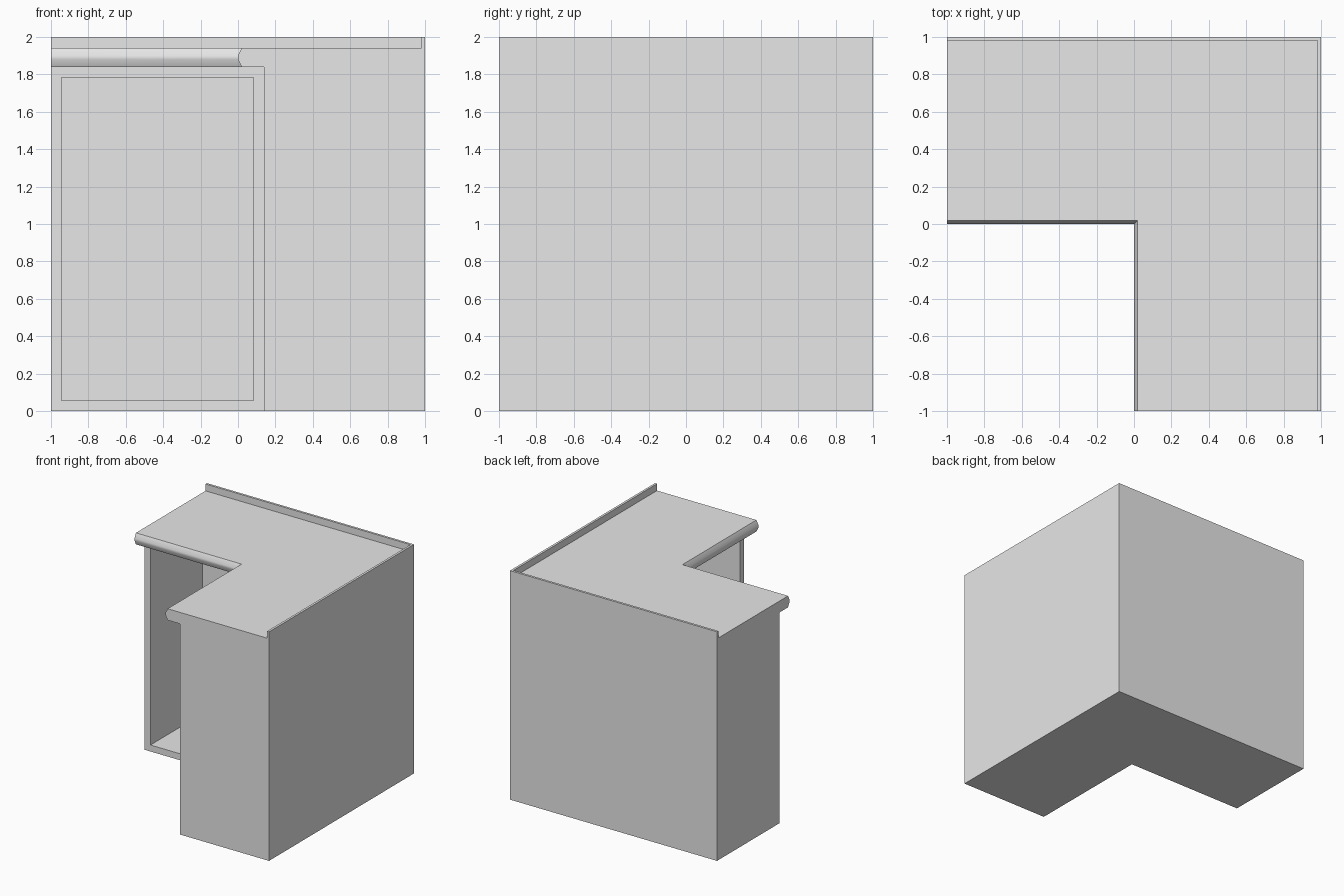
import bpy
import bmesh
import math

cube = bpy.data.objects.get("Cube")
if cube:
    bpy.data.objects.remove(cube, do_unlink=True)

grey = bpy.data.materials.new("plain_grey")
grey.use_nodes = True
grey.diffuse_color = (0.8, 0.8, 0.8, 1)
grey.node_tree.nodes["Principled BSDF"].inputs["Base Color"].default_value = (0.8, 0.8, 0.8, 1)


def l_prism(bm, profile):
    """Stack L-shaped outlines; profile lists (inner corner position, height).
    Returns the faces along the two inner sides."""
    rings = []
    for d, z in profile:
        outline = [(d, -1), (1, -1), (1, 1), (-1, 1), (-1, d), (d, d)]
        rings.append([bm.verts.new((x, y, z)) for x, y in outline])
    inner = []
    for low, high in zip(rings, rings[1:]):
        for i in range(6):
            j = (i + 1) % 6
            face = bm.faces.new((low[i], low[j], high[j], high[i]))
            if i >= 4:
                inner.append(face)
    bm.faces.new(rings[0][::-1])
    bm.faces.new(rings[-1])
    return inner


def finish(bm, name):
    bm.normal_update()
    mesh = bpy.data.meshes.new(name)
    bm.to_mesh(mesh)
    bm.free()
    mesh.materials.append(grey)
    obj = bpy.data.objects.new(name, mesh)
    bpy.context.collection.objects.link(obj)
    return obj


# Cabinet body with an open recess in each inner side
bm = bmesh.new()
fronts = l_prism(bm, [(0.14, 0), (0.14, 1.84)])
bm.normal_update()
bmesh.ops.inset_individual(bm, faces=fronts, thickness=0.08)
bmesh.ops.inset_individual(bm, faces=fronts, thickness=0, depth=-0.72)
finish(bm, "cabinet_body")

# Countertop with a rounded nose along the inner edges
bm = bmesh.new()
l_prism(bm, [(0.02, 1.84), (0, 1.88), (0, 1.90), (0.02, 1.94)])
countertop = finish(bm, "countertop")
bpy.ops.object.select_all(action="DESELECT")
countertop.select_set(True)
bpy.context.view_layer.objects.active = countertop
bpy.ops.object.shade_smooth_by_angle(angle=math.radians(35))

# Raised lip along the two outer edges
bm = bmesh.new()
l_prism(bm, [(0.98, 1.94), (0.98, 2)])
finish(bm, "backsplash")

# Shelf inside the side recess
bm = bmesh.new()
bmesh.ops.create_cube(bm, size=1)
bmesh.ops.scale(bm, vec=(0.74, 1.08, 0.08), verts=bm.verts)
bmesh.ops.translate(bm, vec=(0.53, -0.43, 0.905), verts=bm.verts)
finish(bm, "shelf")
